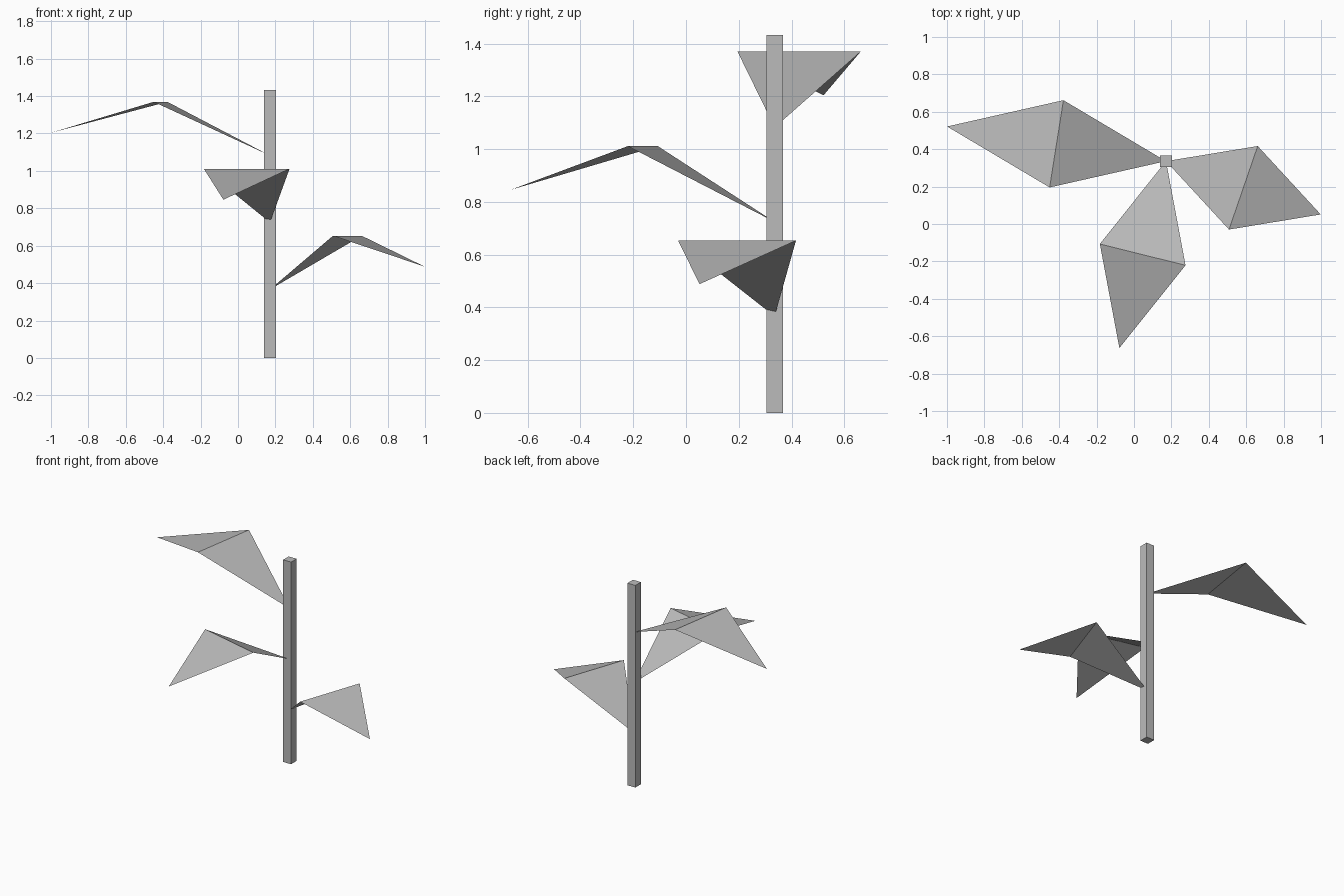
import bpy
from math import cos, sin, radians
from mathutils import Vector

cube = bpy.data.objects.get("Cube")
if cube:
    bpy.data.objects.remove(cube, do_unlink=True)

GREY = (0.5, 0.5, 0.5, 1)
grey = bpy.data.materials.new("plain grey")
grey.use_nodes = True
grey.diffuse_color = GREY
grey.node_tree.nodes["Principled BSDF"].inputs["Base Color"].default_value = GREY

STEM = Vector((0.171, 0.336, 0))
STEM_WIDTH, STEM_HEIGHT = 0.062, 1.432

# Square stem
bpy.ops.mesh.primitive_cube_add(size=1, location=STEM + Vector((0, 0, STEM_HEIGHT / 2)))
stem = bpy.context.object
stem.name = "stem"
stem.scale = (STEM_WIDTH, STEM_WIDTH, STEM_HEIGHT)
stem.data.materials.append(grey)


def add_leaf(name, height, angle, length):
    """Kite of two triangles, folded across its widest line."""
    out = Vector((cos(angle), sin(angle), 0))
    side = Vector((-sin(angle), cos(angle), 0)) * 0.236
    base = STEM + Vector((0, 0, height))
    fold = base + out * length / 2 + Vector((0, 0, 0.287))
    tip = base + out * length + Vector((0, 0, 0.122))
    mesh = bpy.data.meshes.new(name)
    mesh.from_pydata([base, fold - side, fold + side, tip], [], [(0, 1, 2), (1, 3, 2)])
    mesh.materials.append(grey)
    bpy.context.collection.objects.link(bpy.data.objects.new(name, mesh))


# Leaves spiral up the stem, growing longer
for i, name in enumerate(("lower_leaf", "middle_leaf", "upper_leaf")):
    add_leaf(name, 0.366 + 0.358 * i, radians(-19 - 85 * i), 0.875 + 0.155 * i)
